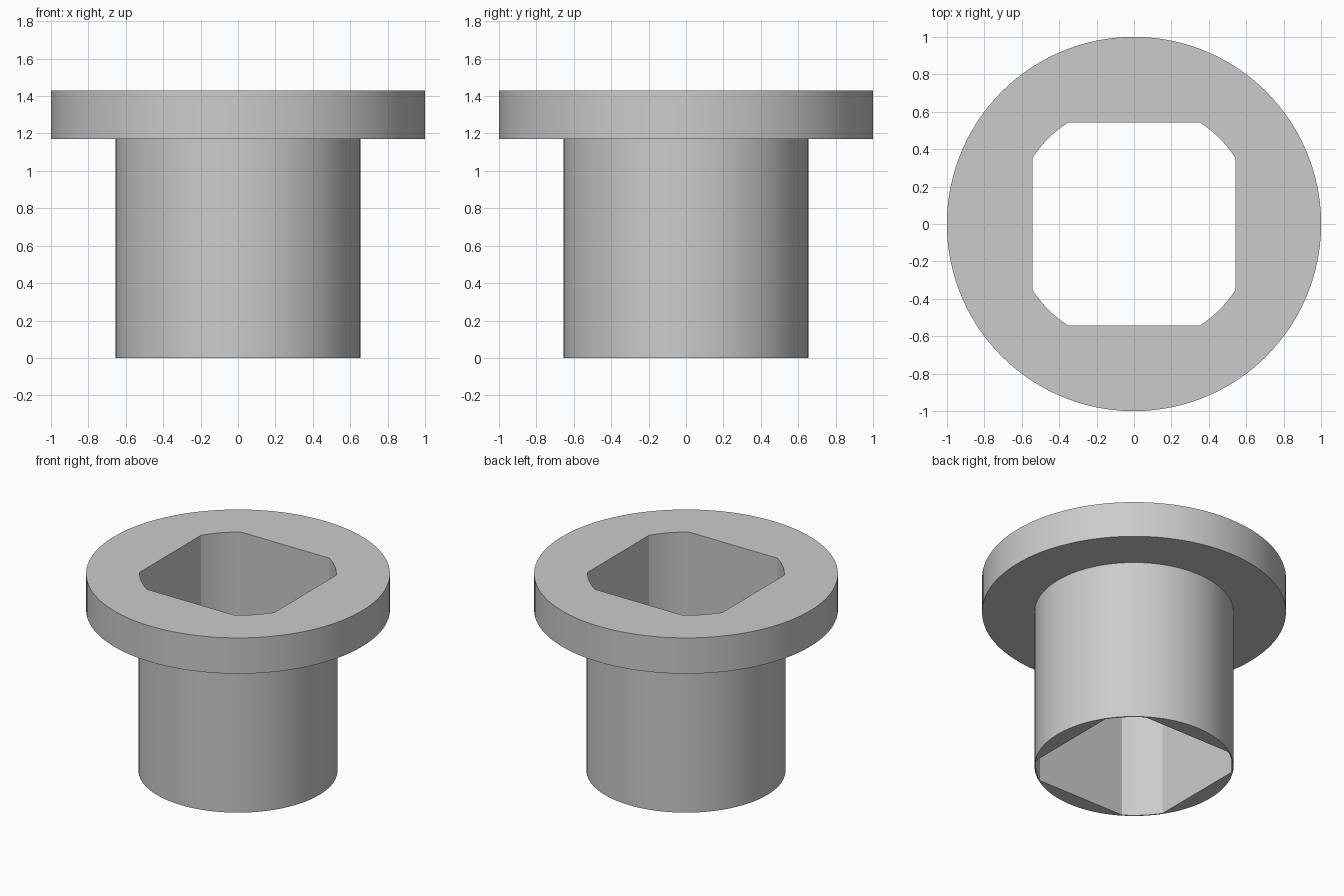
import bpy, bmesh
from math import cos, sin, tau, radians

if "Cube" in bpy.data.objects:
    bpy.data.objects.remove(bpy.data.objects["Cube"], do_unlink=True)

SEGMENTS = 120
HEIGHT, FLANGE_Z = 1.43, 1.17
FLANGE_R, SLEEVE_R = 1.0, 0.655
BORE_R, BORE_HALF = 0.647, 0.5426

grey = bpy.data.materials.new("light_grey")
grey.use_nodes = True
colour = (0.6, 0.6, 0.6, 1)
grey.diffuse_color = colour
grey.node_tree.nodes["Principled BSDF"].inputs["Base Color"].default_value = colour


def round_section(radius):
    return lambda a: radius


def bore_section(a):
    # square bore with corners rounded off by a circle
    return min(BORE_R, BORE_HALF / max(abs(cos(a)), abs(sin(a))))


# closed profile: bore, flange and sleeve
profile = [
    (bore_section, 0),
    (round_section(SLEEVE_R), 0),
    (round_section(SLEEVE_R), FLANGE_Z),
    (round_section(FLANGE_R), FLANGE_Z),
    (round_section(FLANGE_R), HEIGHT),
    (bore_section, HEIGHT),
]

bm = bmesh.new()
angles = [tau * i / SEGMENTS for i in range(SEGMENTS)]
rings = [[bm.verts.new((r(a) * cos(a), r(a) * sin(a), z)) for a in angles]
         for r, z in profile]
for low, high in zip(rings, rings[1:] + rings[:1]):
    for i in range(SEGMENTS):
        j = (i + 1) % SEGMENTS
        bm.faces.new((low[i], low[j], high[j], high[i]))
bmesh.ops.recalc_face_normals(bm, faces=bm.faces)

mesh = bpy.data.meshes.new("flanged_bushing")
bm.to_mesh(mesh)
bm.free()
mesh.materials.append(grey)
bushing = bpy.data.objects.new("flanged_bushing", mesh)
bpy.context.collection.objects.link(bushing)

# smooth round walls, crisp rims and bore corners
bpy.ops.object.select_all(action="DESELECT")
bushing.select_set(True)
bpy.context.view_layer.objects.active = bushing
bpy.ops.object.shade_smooth_by_angle(angle=radians(20))
